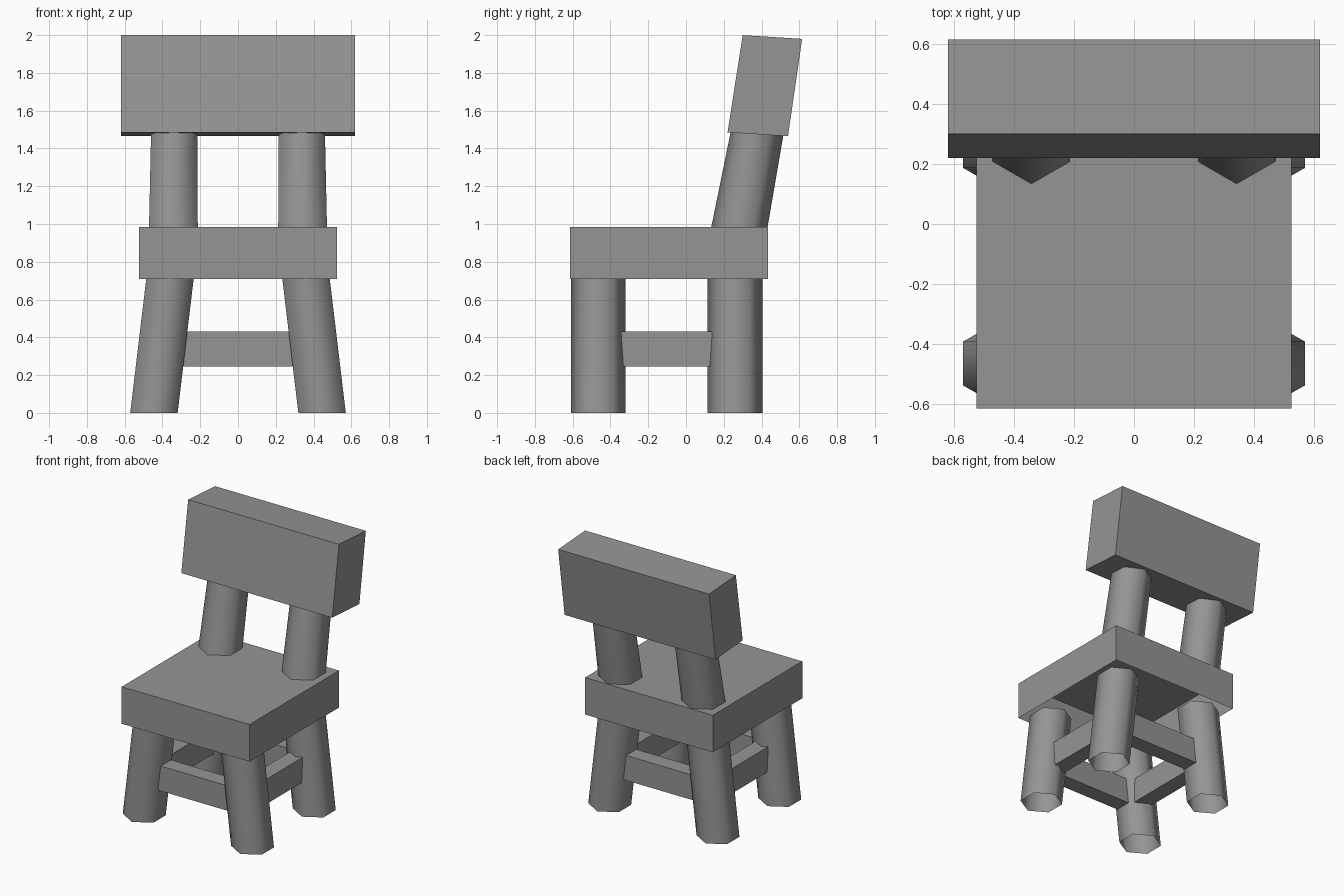
import bpy, bmesh, math

cube = bpy.data.objects.get("Cube")
if cube:
    bpy.data.objects.remove(cube, do_unlink=True)

# Single flat grey
grey = bpy.data.materials.new("plain_grey")
grey.use_nodes = True
colour = (0.3, 0.3, 0.3, 1)
grey.diffuse_color = colour
grey.node_tree.nodes["Principled BSDF"].inputs["Base Color"].default_value = colour


def finish(name, bm, smooth=False):
    mesh = bpy.data.meshes.new(name)
    for f in bm.faces:
        f.smooth = smooth
    bm.to_mesh(mesh)
    bm.free()
    mesh.materials.append(grey)
    obj = bpy.data.objects.new(name, mesh)
    bpy.context.collection.objects.link(obj)
    return obj


def hex_tube(name, bottom, top, r_bottom, r_top):
    """Open six-sided leaning tube with level ends, a corner facing y."""
    bm = bmesh.new()
    rings = []
    for (x, y, z), r in ((bottom, r_bottom), (top, r_top)):
        angles = [math.pi / 2 + i * math.tau / 6 for i in range(6)]
        rings.append([bm.verts.new((x + r * math.cos(a), y + r * math.sin(a), z))
                      for a in angles])
    low, high = rings
    for i in range(6):
        j = (i + 1) % 6
        bm.faces.new((low[i], low[j], high[j], high[i]))
    return finish(name, bm, smooth=True)


def prism(name, profile, axis, start, end, open_bottom=False):
    """Extrude a four-point profile along x ((y, z) points) or y ((x, z) points)."""
    bm = bmesh.new()

    def place(p, d):
        return (d, p[0], p[1]) if axis == "x" else (p[0], d, p[1])

    a = [bm.verts.new(place(p, start)) for p in profile]
    b = [bm.verts.new(place(p, end)) for p in profile]
    bm.faces.new(a)
    bm.faces.new(b[::-1])
    for i in range(4):
        j = (i + 1) % 4
        bm.faces.new((a[j], a[i], b[i], b[j]))
    bmesh.ops.recalc_face_normals(bm, faces=bm.faces)
    if open_bottom:
        under = [f for f in bm.faces if f.normal.z < -0.9]
        bmesh.ops.delete(bm, geom=under, context="FACES_ONLY")
    return finish(name, bm)


def trapezoid(low0, low1, high0, high1, z0, z1):
    return [(low0, z0), (low1, z0), (high1, z1), (high0, z1)]


# Seat shell, hollow underneath
prism("seat", trapezoid(-0.615, 0.435, -0.615, 0.435, 0.71, 0.985),
      "x", -0.525, 0.525, open_bottom=True)

# Leaning back panel
prism("back_panel", [(0.22, 1.485), (0.54, 1.465), (0.615, 1.98), (0.30, 2.0)],
      "x", -0.62, 0.62)

# Legs, back posts and side rails
rail_z = (0.245, 0.43)
for side, s in (("left", 1), ("right", -1)):
    for end, y in (("front", -0.465), ("back", 0.26)):
        hex_tube(f"{end}_{side}_leg", (s * 0.445, y, 0), (s * 0.36, y, 0.712), 0.145, 0.145)
    hex_tube(f"{side}_back_post", (s * 0.342, 0.283, 0.985), (s * 0.338, 0.378, 1.49),
             0.149, 0.141)
    prism(f"{side}_rail", trapezoid(-0.37, 0.165, -0.37, 0.165, *rail_z),
          "x", s * 0.315, s * 0.435)

# Front and back rails, ends cut to the lean of the legs
for end, y in (("front", -0.465), ("back", 0.26)):
    prism(f"{end}_rail", trapezoid(-0.295, 0.295, -0.273, 0.273, *rail_z),
          "y", y - 0.06, y + 0.06)
